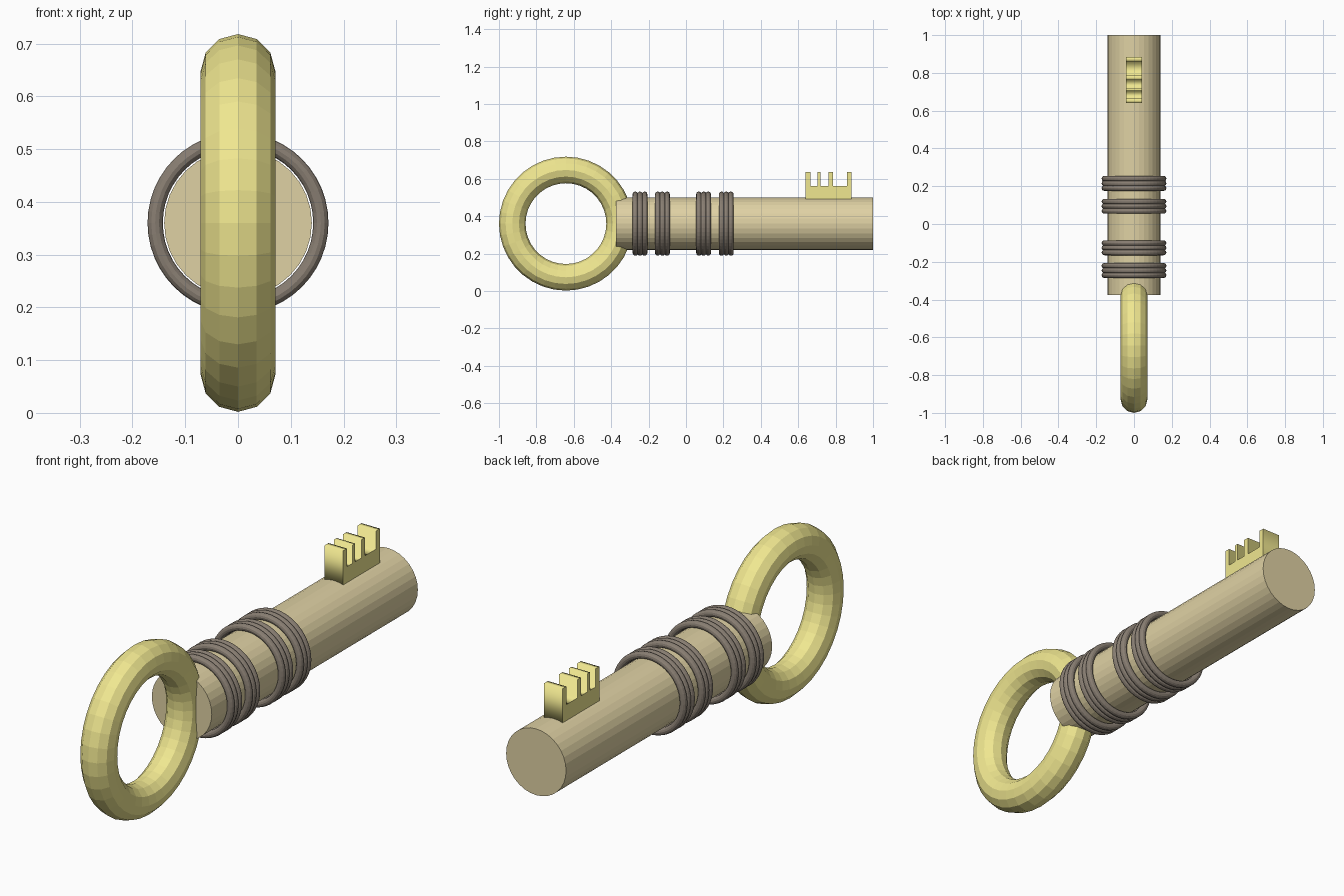
import bpy, bmesh
from math import pi

if "Cube" in bpy.data.objects:
    bpy.data.objects.remove(bpy.data.objects["Cube"])

AXIS_Z = 0.36


def material(name, color):
    m = bpy.data.materials.new(name)
    m.diffuse_color = (*color, 1)
    m.use_nodes = True
    m.node_tree.nodes["Principled BSDF"].inputs["Base Color"].default_value = m.diffuse_color
    return m


gold = material("yellow_gold", (0.87, 0.80, 0.28))
brass = material("tan_brass", (0.74, 0.64, 0.37))
dark = material("dark_bronze", (0.25, 0.21, 0.17))


def finish(name, mat):
    ob = bpy.context.object
    ob.name = name
    ob.data.materials.append(mat)
    return ob


def torus(name, y, rotation, major, minor, segs, sides, mat):
    bpy.ops.mesh.primitive_torus_add(
        location=(0, y, AXIS_Z), rotation=rotation, major_radius=major,
        minor_radius=minor, major_segments=segs, minor_segments=sides)
    return finish(name, mat)


# Handle ring, standing in the YZ plane
torus("handle_ring", -0.642, (0, pi / 2, 0), 0.287, 0.071, 36, 12, gold)

# Shaft along Y
bpy.ops.mesh.primitive_cylinder_add(
    vertices=32, radius=0.14, depth=1.375,
    location=(0, 0.3125, AXIS_Z), rotation=(pi / 2, 0, 0))
finish("shaft", brass)

# Four collars of three bands each
for g, centre in enumerate((-0.246, -0.126, 0.094, 0.215), 1):
    for i in (-1, 0, 1):
        torus(f"collar_{g}_band_{i + 2}", centre + i * 0.025,
              (pi / 2, 0, 0), 0.157, 0.0145, 48, 12, dark)

# Toothed bit: comb outline in YZ, extruded across X
teeth = [(0.64, 0.665), (0.703, 0.72), (0.762, 0.786), (0.86, 0.885)]
top, gap, base = 0.637, 0.56, 0.48
outline = [(teeth[0][0], base)]
for i, (a, b) in enumerate(teeth):
    if i > 0:
        outline.append((a, gap))
    outline += [(a, top), (b, top)]
    if i < len(teeth) - 1:
        outline.append((b, gap))
outline.append((teeth[-1][1], base))

bm = bmesh.new()
side = bm.faces.new([bm.verts.new((-0.043, y, z)) for y, z in outline])
ext = bmesh.ops.extrude_face_region(bm, geom=[side], use_keep_orig=True)
moved = [v for v in ext["geom"] if isinstance(v, bmesh.types.BMVert)]
bmesh.ops.translate(bm, verts=moved, vec=(0.086, 0, 0))
bmesh.ops.recalc_face_normals(bm, faces=bm.faces)
for f in bm.faces:
    f.smooth = len(f.verts) == 4  # comb edge is smooth, its two sides flat
mesh = bpy.data.meshes.new("key_bit")
bm.to_mesh(mesh)
bm.free()
mesh.materials.append(gold)
bpy.context.collection.objects.link(bpy.data.objects.new("key_bit", mesh))
